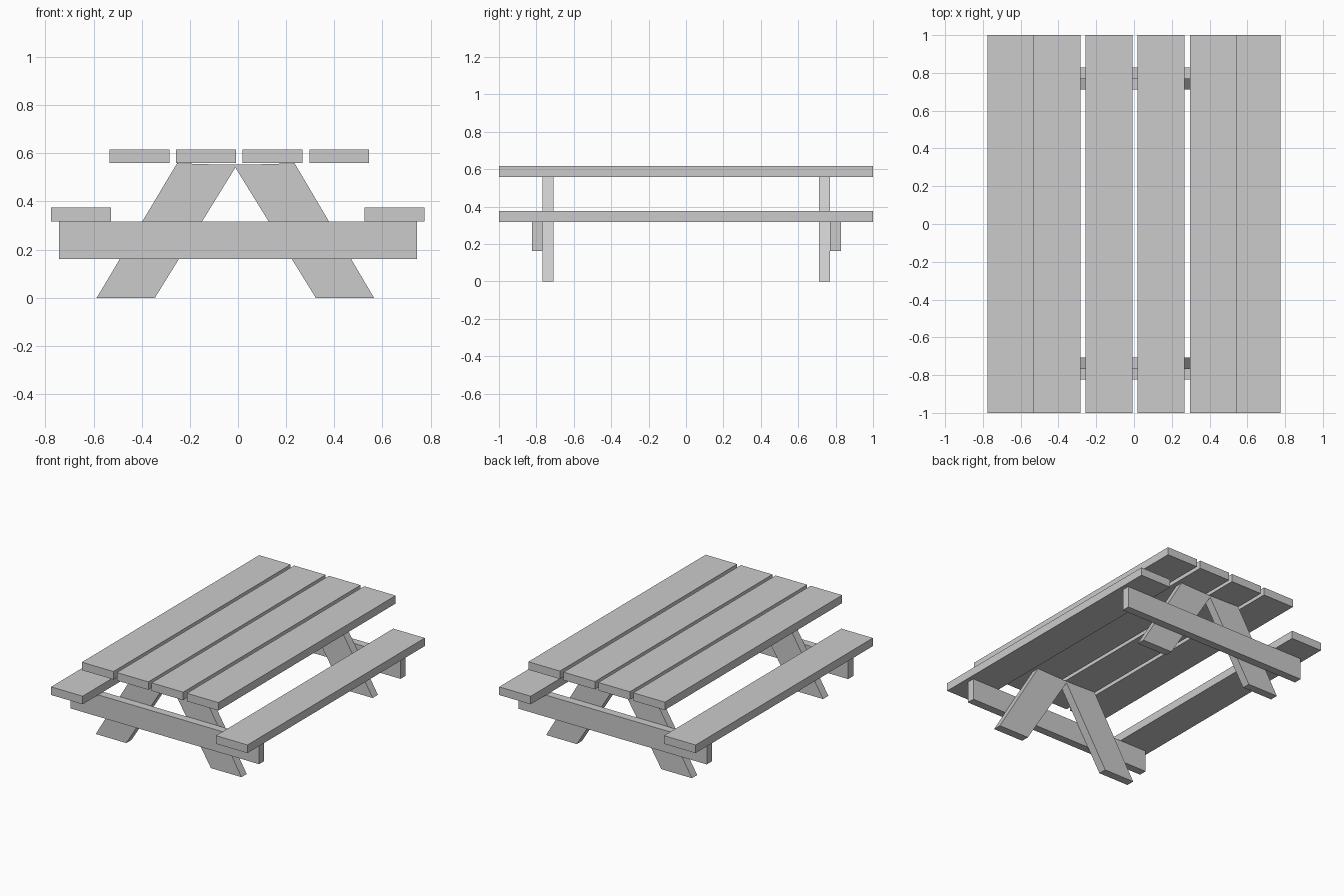
import bpy

if "Cube" in bpy.data.objects:
    bpy.data.objects.remove(bpy.data.objects["Cube"])


def prism(name, profile, y0, y1):
    """Extrude an XZ profile (counter-clockwise seen from the front) along y."""
    n = len(profile)
    verts = [(x, y, z) for y in (y0, y1) for x, z in profile]
    faces = [tuple(range(n)), tuple(range(2 * n - 1, n - 1, -1))]
    faces += [(i, i + n, (i + 1) % n + n, (i + 1) % n) for i in range(n)]
    mesh = bpy.data.meshes.new(name)
    mesh.from_pydata(verts, [], faces)
    obj = bpy.data.objects.new(name, mesh)
    bpy.context.collection.objects.link(obj)
    return obj


def board(name, x0, x1, y0, y1, z0, z1):
    return prism(name, [(x0, z0), (x1, z0), (x1, z1), (x0, z1)], y0, y1)


# Table top planks
for i, x in enumerate((-0.533, -0.257, 0.018, 0.296)):
    board(f"table_plank_{i + 1}", x, x + 0.249, -1, 1, 0.559, 0.616)

# Bench seats
board("left_seat", -0.776, -0.527, -1, 1, 0.317, 0.375)
board("right_seat", 0.526, 0.775, -1, 1, 0.317, 0.375)

# Seat support beams on the outer side of the legs
board("front_beam", -0.744, 0.744, -0.824, -0.767, 0.162, 0.317)
board("back_beam", -0.744, 0.744, 0.771, 0.828, 0.162, 0.317)

# Slanted legs meeting under the table top
left_leg = [(-0.587, 0), (-0.345, 0), (-0.011, 0.541), (-0.011, 0.553),
            (-0.14, 0.555), (-0.253, 0.559)]
right_leg = [(0.323, 0), (0.565, 0), (0.235, 0.559), (0.116, 0.555),
             (-0.011, 0.553), (-0.011, 0.541)]
for end, y in (("front", -0.767), ("back", 0.712)):
    prism(f"{end}_left_leg", left_leg, y, y + 0.059)
    prism(f"{end}_right_leg", right_leg, y, y + 0.059)
